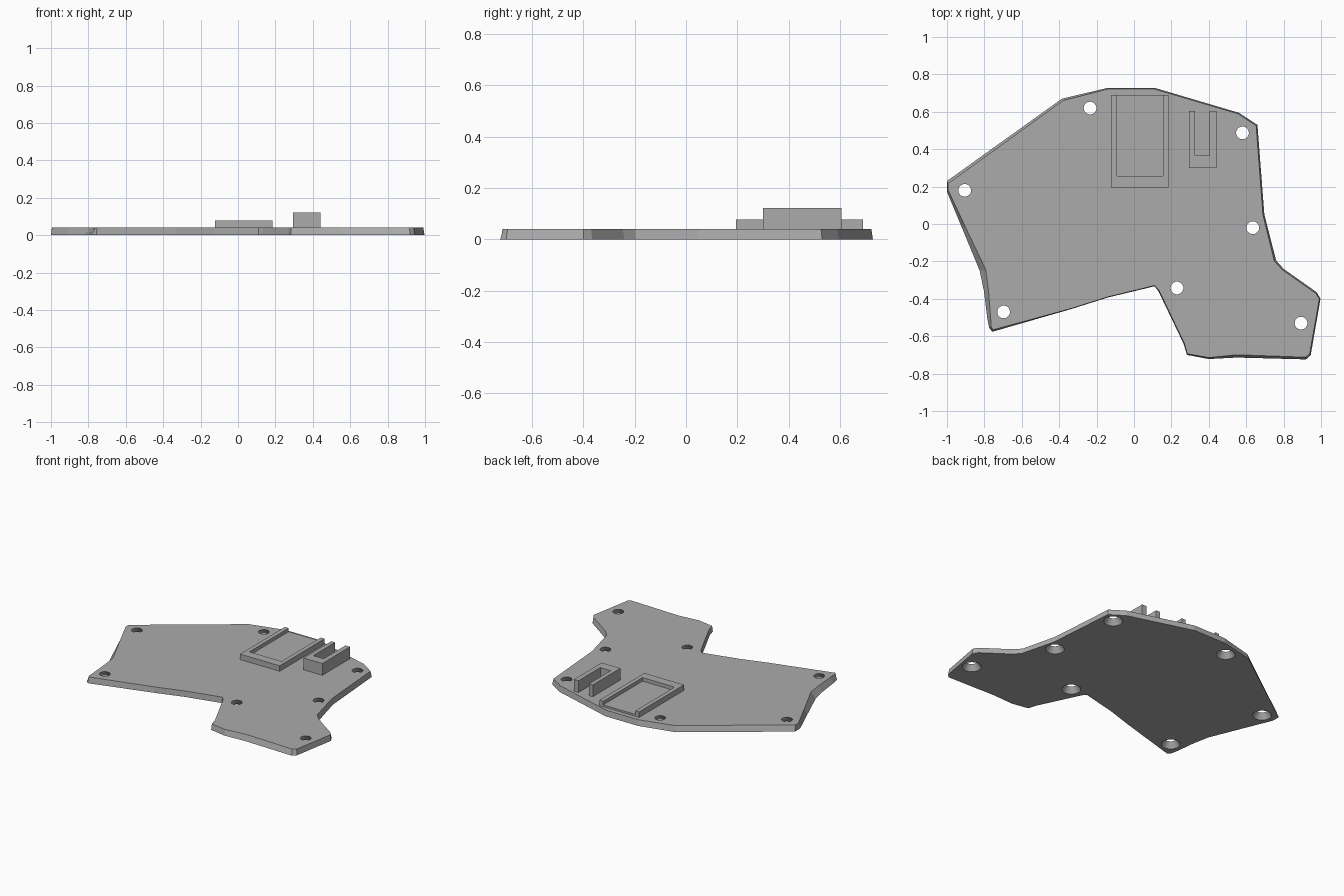
import bpy, bmesh

if "Cube" in bpy.data.objects:
    bpy.data.objects.remove(bpy.data.objects["Cube"])

grey = bpy.data.materials.new("plain grey")
grey.diffuse_color = (0.41, 0.41, 0.41, 1)
grey.use_nodes = True
grey.node_tree.nodes["Principled BSDF"].inputs["Base Color"].default_value = grey.diffuse_color
T = 0.04  # plate thickness


def finish(name, bm):
    bmesh.ops.recalc_face_normals(bm, faces=bm.faces)
    me = bpy.data.meshes.new(name)
    bm.to_mesh(me)
    bm.free()
    me.materials.append(grey)
    ob = bpy.data.objects.new(name, me)
    bpy.context.collection.objects.link(ob)
    return ob


def loft(name, low, high, z0, z1):
    """Solid between two outlines with the same number of points."""
    bm = bmesh.new()
    a = [bm.verts.new((x, y, z0)) for x, y in low]
    b = [bm.verts.new((x, y, z1)) for x, y in high]
    bm.faces.new(a[::-1])
    bm.faces.new(b)
    for i in range(len(a)):
        j = (i + 1) % len(a)
        bm.faces.new((a[i], a[j], b[j], b[i]))
    return finish(name, bm)


# Plate outline at the bottom, with the inward shift of the top edge
outline = [
    (-1, .23, .005, -.015), (-1, .172, .006, .01), (-.92, -.02, .018, .006),
    (-.825, -.25, .033, .005), (-.802, -.36, .024, .005), (-.785, -.50, .018, .004),
    (-.775, -.555, .012, .004), (-.757, -.576, .003, .01), (-.33, -.453, 0, .003),
    (-.14, -.393, 0, .003), (.11, -.333, 0, .004), (.13, -.358, .004, .003),
    (.265, -.64, .004, .002), (.283, -.70, .002, .006), (.40, -.722, 0, .008),
    (.55, -.714, 0, .015), (.92, -.724, -.003, .012), (.945, -.70, -.006, .005),
    (.997, -.40, -.006, 0), (.977, -.365, -.006, -.005), (.80, -.24, -.006, -.006),
    (.76, -.195, -.01, -.003), (.697, .05, -.008, 0), (.66, .53, -.007, -.004),
    (.56, .595, -.003, -.006), (.11, .728, -.002, -.006), (-.14, .728, .002, -.006),
    (-.385, .67, .006, -.01)]
plate = loft("base_plate", [p[:2] for p in outline],
             [(x + dx, y + dy) for x, y, dx, dy in outline], 0, T)

# Countersunk screw holes, wider underneath
holes = [(-.235, .62), (.58, .487), (.635, -.02), (.23, -.342),
         (.893, -.53), (-.697, -.47), (-.905, .18)]
R_LOW, R_TOP, OVER = .06, .034, .01
slope = (R_LOW - R_TOP) / T * OVER
bm = bmesh.new()
for x, y in holes:
    ret = bmesh.ops.create_cone(bm, cap_ends=True, segments=32, radius1=R_LOW + slope,
                                radius2=R_TOP - slope, depth=T + 2 * OVER)
    bmesh.ops.translate(bm, verts=ret["verts"], vec=(x, y, T / 2))
cutter = finish("hole_cutter", bm)
cutter.hide_render = True
cutter.hide_set(True)
mod = plate.modifiers.new("screw_holes", 'BOOLEAN')
mod.object = cutter
mod.operation = 'DIFFERENCE'
mod.solver = 'EXACT'


def u_holder(name, x0, x1, y0, y1, ix0, ix1, iy, top):
    """U-shaped wall, open at the back."""
    pts = [(x0, y0), (x1, y0), (x1, y1), (ix1, y1),
           (ix1, iy), (ix0, iy), (ix0, y1), (x0, y1)]
    return loft(name, pts, pts, T, top)


u_holder("board_tray_wall", -.122, .185, .195, .69, -.092, .155, .257, .078)
floor = [(-.092, .257), (.155, .257), (.155, .69), (-.092, .69)]
loft("board_tray_floor", floor, floor, T, .053)
u_holder("socket_holder", .295, .44, .30, .605, .325, .405, .365, .122)
